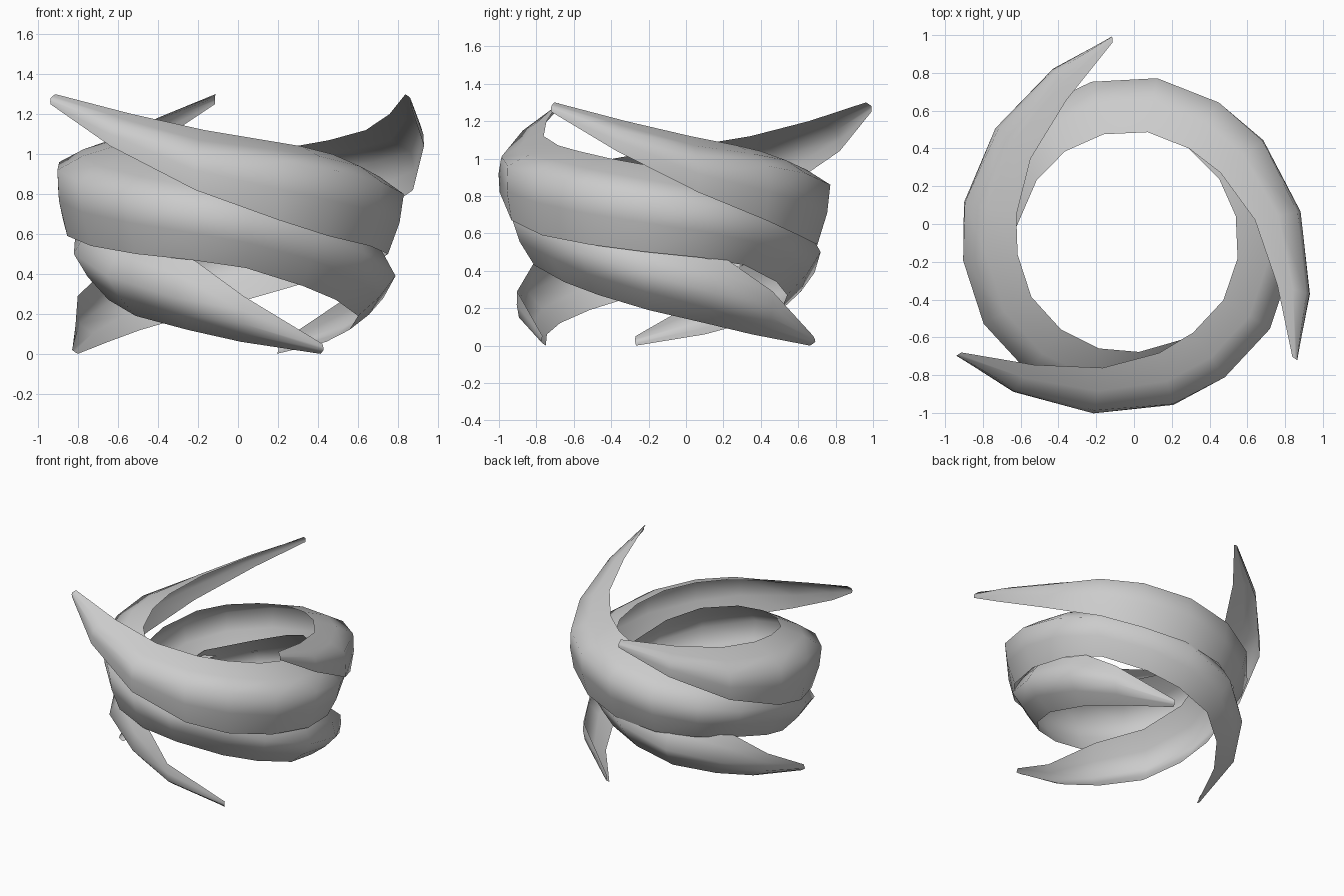
import bpy
import bmesh
from math import cos, sin, radians
from mathutils import Vector

default_cube = bpy.data.objects.get("Cube")
if default_cube:
    bpy.data.objects.remove(default_cube, do_unlink=True)

# One plain grey for every blade
grey = bpy.data.materials.new("light_grey")
grey.use_nodes = True
grey_colour = (0.6, 0.6, 0.6, 1)
grey.diffuse_color = grey_colour
grey.node_tree.nodes["Principled BSDF"].inputs["Base Color"].default_value = grey_colour

# Stations along a blade: turn in degrees, then radius and height of
# the lower edge, the bulging shoulder and the upper edge
STATIONS = [
    (0, 1.09, 1.25, 1.09, 1.28, 1.06, 1.3),
    (19, 1.0, 1.04, .98, 1.15, .82, 1.2),
    (45, .92, .82, .91, 1.01, .68, 1.12),
    (72, .87, .67, .89, .96, .61, 1.07),
    (92, .83, .59, .88, .92, .59, 1.04),
    (115, .81, .54, .88, .86, .59, 1.0),
    (138, .79, .5, .87, .8, .585, .96),
    (160, .76, .47, .86, .74, .585, .93),
    (181, .72, .43, .84, .68, .585, .9),
    (208, .66, .34, .79, .6, .6, .84),
    (230, .64, .27, .82, .5, .65, .74),
    (256, .64, .19, .83, .39, .67, .62),
    (284, .62, .12, .8, .28, .72, .52),
    (309, .65, .06, .8, .15, .81, .29),
    (339, .79, 0, .82, .02, .81, .05),
]
CENTRE = Vector((-.03, -.095, 0))


def section(station):
    """Profile across the blade, with softened points beside the shoulder."""
    low, mid, high = (Vector(station[i:i + 2]) for i in (1, 3, 5))
    bulge = (mid - (low + high) / 2) / 10
    return [low, (low + mid) / 2 + bulge, mid, (mid + high) / 2 + bulge, high]


def place(point, angle):
    """Turn a radius and height into a position around the axis."""
    radius, height = point
    return CENTRE + Vector((radius * cos(angle), radius * sin(angle), height))


def make_blade(name, start):
    """Sweep the profile round the axis as a thin curved sheet."""
    bm = bmesh.new()
    rows = []
    for station in STATIONS:
        angle = radians(start + station[0])
        rows.append([bm.verts.new(place(p, angle)) for p in section(station)])
    for row, following in zip(rows, rows[1:]):
        for i in range(len(row) - 1):
            bm.faces.new((row[i], following[i], following[i + 1], row[i + 1]))
    for face in bm.faces:
        face.smooth = True
    mesh = bpy.data.meshes.new(name)
    bm.to_mesh(mesh)
    bm.free()
    mesh.materials.append(grey)
    blade = bpy.data.objects.new(name, mesh)
    bpy.context.collection.objects.link(blade)


# Interleaved blades, each sweeping down from a flared upper tip
for label, start in (("back", 94.5), ("right_front", 213.5), ("left_front", 325)):
    make_blade("spiral_blade_" + label, start)
